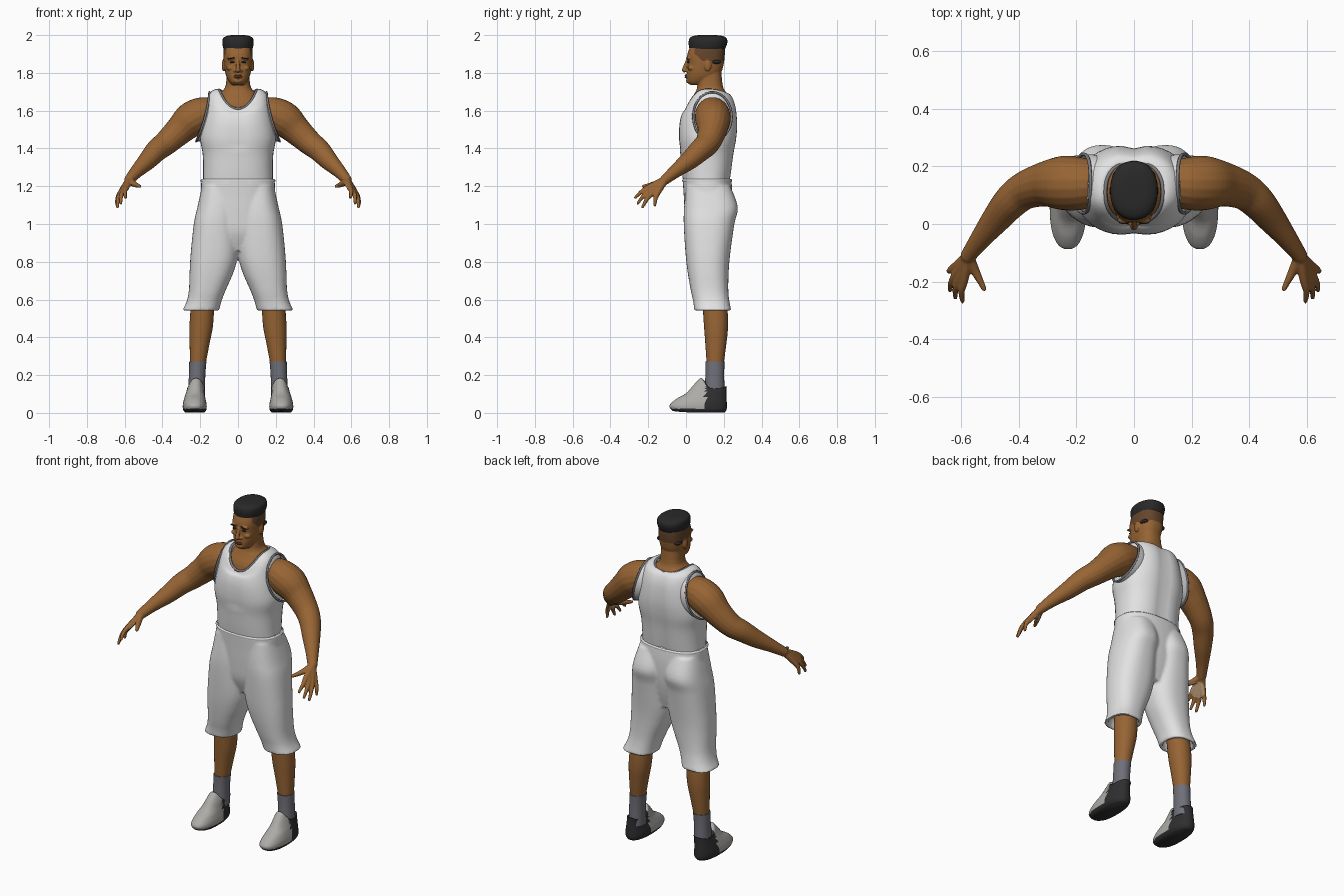
import bpy, bmesh
from math import cos, sin, pi, exp, copysign
from mathutils import Vector, Matrix

if "Cube" in bpy.data.objects:
    bpy.data.objects.remove(bpy.data.objects["Cube"])


def material(name, r, g, b):
    m = bpy.data.materials.new(name)
    m.use_nodes = True
    m.diffuse_color = (r, g, b, 1)
    bsdf = m.node_tree.nodes["Principled BSDF"]
    bsdf.inputs["Base Color"].default_value = (r, g, b, 1)
    bsdf.inputs["Roughness"].default_value = 0.8
    return m


SKIN = material("brown skin", .31, .128, .034)
FADE = material("shaved hair brown", .13, .06, .025)
LIP = material("lip brown", .2, .075, .03)
PALM = material("pale palm", .55, .36, .2)
HAIR = material("black hair", .022, .022, .022)
WHITE = material("white cloth", .76, .76, .76)
TRIM = material("grey trim", .2, .2, .22)
SOCK = material("grey sock", .16, .16, .19)
UPPER = material("light shoe grey", .42, .41, .39)
HEEL = material("dark shoe grey", .028, .028, .03)


def spline(rows, steps):
    """Catmull-Rom samples through rows of numbers."""
    out = []
    for i in range(len(rows) - 1):
        a, b, c, d = (rows[max(0, min(len(rows) - 1, i + k))] for k in (-1, 0, 1, 2))
        for s in range(steps):
            t = s / steps
            out.append([q + .5 * t * (r - p + t * (2 * p - 5 * q + 4 * r - u + t * (3 * (q - r) + u - p)))
                        for p, q, r, u in zip(a, b, c, d)])
    return out + [list(rows[-1])]


def ring(z, x0, x1, y0, y1, front=0, back=0, power=2.4, n=40):
    """Superellipse whose front and back points may sit at other heights."""
    pts = []
    for i in range(n):
        c, s = cos(2 * pi * i / n), sin(2 * pi * i / n)
        px, py = (copysign(abs(k) ** (2 / power), k) for k in (c, s))
        pts.append(Vector(((x0 + x1) / 2 + px * (x1 - x0) / 2, (y0 + y1) / 2 + py * (y1 - y0) / 2,
                           z + s * s * (front if s < 0 else back))))
    return pts


def skin(bm, rings, cap=True):
    loops = [[bm.verts.new(p) for p in r] for r in rings]
    for a, b in zip(loops, loops[1:]):
        for i in range(len(a)):
            j = (i + 1) % len(a)
            bm.faces.new((a[i], a[j], b[j], b[i]))
    if cap:
        bm.faces.new(loops[0][::-1])
        bm.faces.new(loops[-1])


def loft(bm, rows, steps=4, power=2.4, cap=True):
    skin(bm, [ring(*r, power=power) for r in spline(rows, steps)], cap)


def limb(bm, rows, steps=5, n=18):
    """Round tube through (x, y, z, radius) rows."""
    pts = spline(rows, steps)
    rings = []
    for i, p in enumerate(pts):
        t = Vector(pts[min(i + 1, len(pts) - 1)][:3]) - Vector(pts[max(i - 1, 0)][:3])
        u = t.cross(Vector((.6, .3, .75))).normalized()
        v = t.cross(u).normalized()
        rings.append([Vector(p[:3]) + p[3] * (u * cos(2 * pi * k / n) + v * sin(2 * pi * k / n))
                      for k in range(n)])
    skin(bm, rings)
    ball(bm, pts[-1][:3], [pts[-1][3]] * 3)


def ball(bm, at, size, tilt=0):
    m = Matrix.Translation(at) @ Matrix.Rotation(tilt, 4, 'Y') @ Matrix.Diagonal((*size, 1))
    bmesh.ops.create_uvsphere(bm, u_segments=18, v_segments=12, radius=1, matrix=m)


def finish(name, bm, mats, mirror=False, voxel=0, smooth=2, paint=None):
    bmesh.ops.recalc_face_normals(bm, faces=bm.faces)
    me = bpy.data.meshes.new(name)
    bm.to_mesh(me)
    bm.free()
    ob = bpy.data.objects.new(name, me)
    bpy.context.collection.objects.link(ob)
    if mirror:
        ob.modifiers.new("mirror", 'MIRROR').use_mirror_merge = False
    if voxel:
        r = ob.modifiers.new("fuse", 'REMESH')
        r.mode, r.voxel_size = 'VOXEL', voxel
        s = ob.modifiers.new("soften", 'SMOOTH')
        s.factor, s.iterations = .5, smooth
    bpy.context.view_layer.update()
    deps = bpy.context.evaluated_depsgraph_get()
    ob.data = bpy.data.meshes.new_from_object(ob.evaluated_get(deps))
    ob.modifiers.clear()
    ob.data.materials.clear()
    for m in mats:
        ob.data.materials.append(m)
    for f in ob.data.polygons:
        f.material_index = paint(f.center, f.normal) if paint else 0
    bpy.ops.object.select_all(action='DESELECT')
    ob.select_set(True)
    bpy.context.view_layer.objects.active = ob
    bpy.ops.object.shade_smooth_by_angle(angle=pi / 3)
    return ob


def piping(name, pts, r):
    cu = bpy.data.curves.new(name, 'CURVE')
    cu.dimensions, cu.bevel_depth, cu.bevel_resolution = '3D', r, 2
    sp = cu.splines.new('POLY')
    sp.points.add(len(pts) - 1)
    for q, p in zip(sp.points, pts):
        q.co = (*p, 1)
    sp.use_cyclic_u = True
    cu.materials.append(TRIM)
    bpy.context.collection.objects.link(bpy.data.objects.new(name, cu))


# Head, neck and upper chest
bm = bmesh.new()
loft(bm, [(1.56, -.14, .14, .0, .24), (1.64, -.125, .125, .015, .225), (1.69, -.1, .1, .045, .215),
          (1.73, -.066, .066, .06, .195), (1.83, -.06, .06, .065, .185)])
loft(bm, [(1.737, -.03, .03, .02, .11), (1.752, -.046, .046, .008, .14), (1.78, -.061, .061, .005, .17),
          (1.81, -.069, .069, .006, .19), (1.85, -.075, .075, .009, .2), (1.89, -.077, .077, .006, .205),
          (1.93, -.075, .075, .018, .205), (1.96, -.065, .065, .03, .19)])
limb(bm, [(0, .008, 1.868, .008), (0, -.002, 1.84, .01), (0, -.009, 1.815, .013)])
ball(bm, (0, .005, 1.782), (.022, .01, .012))
ball(bm, (0, .014, 1.758), (.024, .014, .014))
for s in (-1, 1):
    ball(bm, (.015 * s, .006, 1.811), (.01, .011, .008))
    ball(bm, (.033 * s, .013, 1.877), (.026, .011, .008), .12 * s)
    ball(bm, (.042 * s, .028, 1.825), (.02, .018, .013))
    ball(bm, (.077 * s, .115, 1.84), (.009, .019, .032))
finish("head_and_neck", bm, [SKIN, FADE], voxel=.004,
       paint=lambda c, n: int(c.z > 1.862 + max(0, .09 - c.y) * .9 and c.y > .045 and abs(c.x) < .081))

# Flat-topped hair and patches behind the ears
bm = bmesh.new()
loft(bm, [(1.922, -.074, .074, .02, .204), (1.938, -.08, .08, .016, .212), (1.965, -.083, .083, .014, .219),
          (1.987, -.076, .076, .022, .212), (1.998, -.05, .05, .05, .18), (2, -.02, .02, .09, .14)], power=2.2)
for s in (-1, 1):
    ball(bm, (.058 * s, .155, 1.858), (.019, .03, .012))
finish("hair", bm, [HAIR])

# Eyes, brows and lips
bm = bmesh.new()
for s in (-1, 1):
    ball(bm, (.031 * s, .012, 1.857), (.013, .007, .0045), .1 * s)
    ball(bm, (.034 * s, .006, 1.878), (.02, .006, .004), .15 * s)
finish("eyes_and_brows", bm, [HAIR])
bm = bmesh.new()
for z in (1.787, 1.778):
    ball(bm, (0, .001, z), (.022, .008, .005))
finish("lips", bm, [LIP])

# Arms and hands
bm = bmesh.new()
limb(bm, [(.13, .14, 1.59, .08), (.19, .14, 1.58, .092), (.25, .142, 1.55, .094), (.31, .138, 1.495, .078),
          (.38, .115, 1.43, .066), (.43, .075, 1.39, .06), (.48, .015, 1.335, .05), (.535, -.055, 1.28, .036),
          (.575, -.11, 1.235, .027)])
wrist = (.575, -.11, 1.235, .02)
for knuckle, tip in (((.59, -.195, 1.195), (.595, -.268, 1.14)), ((.605, -.19, 1.178), (.62, -.255, 1.11)),
                     ((.618, -.175, 1.168), (.638, -.23, 1.09)), ((.622, -.15, 1.165), (.642, -.165, 1.1))):
    mid = [(a + b) / 2 + d for a, b, d in zip(knuckle, tip, (.006, -.003, .004))]
    limb(bm, [wrist, (*knuckle, .0155), (*mid, .0115), (*tip, .008)], n=12)
limb(bm, [wrist, (.555, -.155, 1.215, .017), (.535, -.195, 1.205, .0125), (.52, -.225, 1.2, .009)], n=12)


def palm_rule(c, n):
    side = Vector((abs(c.x), c.y, c.z))
    facing = copysign(1, c.x) * n.x * -.84 + n.y * .18 - n.z * .52
    return int((side - Vector((.592, -.165, 1.185))).length < .05 and facing > .45)


finish("arms", bm, [SKIN, PALM], mirror=True, voxel=.005, paint=palm_rule)

# Sleeveless shirt with flared armholes
neckline = (1.71, -.1, .1, .005, .215, -.1, -.025)
bm = bmesh.new()
loft(bm, [(1.2, -.185, .185, -.012, .232, 0, 0), (1.28, -.184, .184, -.022, .244, 0, 0),
          (1.37, -.187, .187, -.03, .256, 0, 0), (1.45, -.2, .2, -.04, .27, 0, 0),
          (1.53, -.19, .19, -.038, .276, 0, 0), (1.62, -.172, .172, -.026, .268, -.04, 0),
          (1.685, -.155, .155, -.012, .248, -.09, -.01), (1.712, -.125, .125, -.002, .225, -.1, -.02),
          neckline, (1.67, -.092, .092, .015, .205, -.08, -.02)], cap=False)
for v in bm.verts:
    groove = exp(-(v.co.x / .035) ** 2)
    if v.co.y > .15:
        v.co.y -= .014 * groove
    elif v.co.z > 1.4:
        v.co.y += .008 * groove


def armhole(s, out, k):
    return [Vector((s * (.168 + out - .035 * cos(a) + .012 * cos(a) ** 2), .14 + .102 * k * sin(a),
                    1.568 + .13 * k * cos(a))) for a in (2 * pi * i / 40 for i in range(40))]


for s in (-1, 1):
    skin(bm, [armhole(s, -.05, .94), armhole(s, -.02, 1), armhole(s, .006, 1.0)], cap=False)
    piping("left_armhole_trim" if s > 0 else "right_armhole_trim", armhole(s, .006, 1), .006)
finish("shirt", bm, [WHITE])
piping("neck_trim", ring(*neckline), .007)

# Knee-length shorts with hollow hems
bm = bmesh.new()
loft(bm, [(1.236, -.194, .194, -.018, .24), (1.15, -.198, .198, -.012, .246), (1.05, -.2, .2, -.006, .242),
          (.95, -.19, .19, .005, .225), (.86, -.12, .12, .04, .2)])
for s in (-1, 1):
    rows = [(1.2, .01, .19, 0, .235), (1.09, .0, .215, -.01, .274), (1, -.002, .234, -.012, .256),
            (.85, -.002, .25, -.003, .235), (.75, .022, .256, .008, .226), (.65, .065, .26, .025, .224),
            (.59, .088, .272, .038, .23), (.543, .1, .294, .044, .24)]
    inner = [(.541, .118, .274, .062, .222), (.6, .118, .25, .064, .208)]
    rows = [(z, min(a * s, b * s), max(a * s, b * s), c, d) for z, a, b, c, d in rows + inner]
    skin(bm, [ring(*r) for r in spline(rows[:8], 5) + rows[8:]])
finish("shorts", bm, [WHITE], voxel=.008, smooth=3)
bm = bmesh.new()
loft(bm, [(1.224, -.197, .197, -.02, .243), (1.232, -.198, .198, -.021, .244),
          (1.238, -.192, .192, -.016, .239)], cap=False)
finish("waistband", bm, [WHITE])

# Lower legs and socks
bm = bmesh.new()
loft(bm, [(.64, .122, .245, .085, .205), (.54, .127, .252, .09, .22), (.45, .134, .257, .096, .222),
          (.37, .15, .256, .102, .214), (.25, .173, .254, .11, .198)], power=2.1)
finish("lower_legs", bm, [SKIN], mirror=True)
bm = bmesh.new()
loft(bm, [(.272, .167, .258, .103, .204), (.2, .173, .26, .103, .202), (.09, .175, .265, .095, .205)], power=2.1)
finish("socks", bm, [SOCK], mirror=True)

# Shoes: dark sole and heel, light front
bm = bmesh.new()
loft(bm, [(.002, .178, .28, -.07, .205, .008, 0), (.018, .167, .291, -.085, .215, .008, 0),
          (.045, .166, .292, -.084, .216, 0, 0), (.075, .172, .285, -.05, .215, 0, 0),
          (.105, .178, .276, .002, .214, 0, 0), (.125, .178, .27, .045, .214, .028, .01),
          (.13, .176, .268, .078, .213, .054, .012), (.122, .184, .258, .095, .2, .05, .01)], steps=6)
finish("shoes", bm, [UPPER, HEEL], mirror=True,
       paint=lambda c, n: int(c.y > .105 or c.z < .022 or n.z < -.6))
